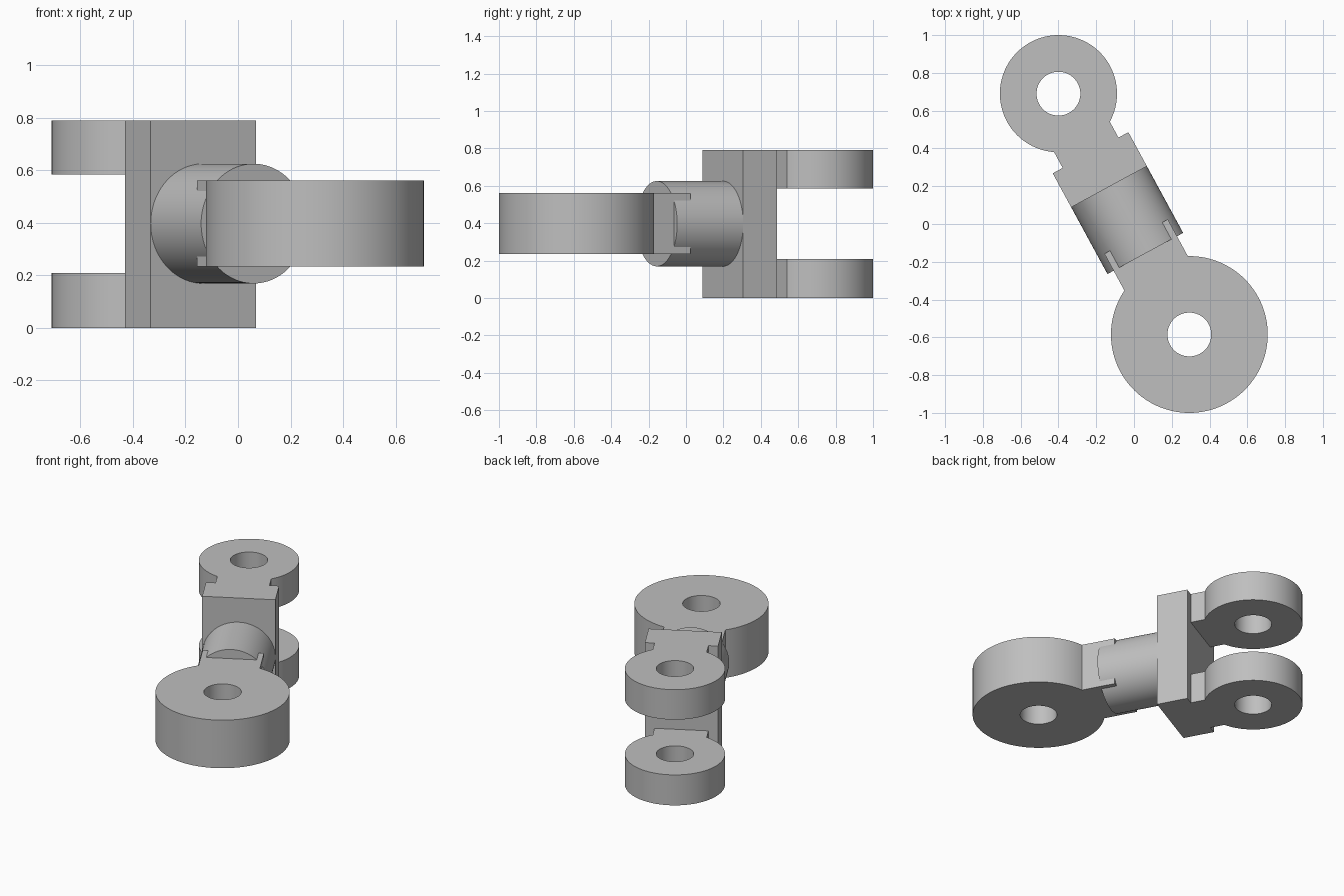
import bpy, bmesh, math
from math import sin, cos, pi
from mathutils import Matrix, Vector

cube = bpy.data.objects.get("Cube")
if cube:
    bpy.data.objects.remove(cube, do_unlink=True)

grey = bpy.data.materials.new("plain grey")
grey.use_nodes = True
COLOUR = (0.52, 0.52, 0.52, 1)
grey.diffuse_color = COLOUR
grey.node_tree.nodes["Principled BSDF"].inputs["Base Color"].default_value = COLOUR

# The linkage runs along local x, from the fork eye to the single eye
FORK_EYE = Vector((-0.40, 0.69, 0))
RING_EYE = Vector((0.293, -0.585, 0))
AXIS = RING_EYE - FORK_EYE
LENGTH = AXIS.length
FRAME = Matrix.Translation(FORK_EYE) @ Matrix.Rotation(math.atan2(AXIS.y, AXIS.x), 4, 'Z')
HALF_WIDTH = 0.228
MID_Z = 0.397
HEIGHT = 0.79


def finish(name, bm, local=Matrix()):
    """Turn a bmesh into a placed, shaded object."""
    bmesh.ops.recalc_face_normals(bm, faces=bm.faces)
    mesh = bpy.data.meshes.new(name)
    bm.to_mesh(mesh)
    bm.free()
    mesh.materials.append(grey)
    obj = bpy.data.objects.new(name, mesh)
    bpy.context.collection.objects.link(obj)
    obj.matrix_world = FRAME @ local
    bpy.ops.object.select_all(action='DESELECT')
    obj.select_set(True)
    bpy.context.view_layer.objects.active = obj
    bpy.ops.object.shade_smooth_by_angle(angle=math.radians(30))
    return obj


def eyelet(name, radius, neck_half, neck_end, z0, z1, local=Matrix(), hole=0.116, steps=96):
    """Round eye with a hole and a straight neck along +x."""
    bm = bmesh.new()
    start = math.asin(neck_half / radius)
    sweep = 2 * (pi - start)
    outline = [(radius * cos(start + sweep * i / steps), radius * sin(start + sweep * i / steps))
               for i in range(steps + 1)]
    outline += [(neck_end, -neck_half), (neck_end, neck_half)]
    bore = [(hole * cos(2 * pi * i / 64), hole * sin(2 * pi * i / 64)) for i in range(64)]
    edges = []
    for loop in (outline, bore):
        verts = [bm.verts.new((x, y, z0)) for x, y in loop]
        edges += [bm.edges.new((v, verts[i - 1])) for i, v in enumerate(verts)]
    bmesh.ops.triangle_fill(bm, use_beauty=True, edges=edges)
    top = bmesh.ops.extrude_face_region(bm, geom=bm.faces[:])["geom"]
    bmesh.ops.translate(bm, vec=(0, 0, z1 - z0),
                        verts=[g for g in top if isinstance(g, bmesh.types.BMVert)])
    return finish(name, bm, local)


# Fork: two matching eyes on a tall cross block
BLOCK_START, BLOCK_END = 0.356, 0.561
eyelet("lower_fork_eye", 0.31, 0.168, BLOCK_START, 0, 0.208)
eyelet("upper_fork_eye", 0.31, 0.168, BLOCK_START, 0.585, HEIGHT)

bm = bmesh.new()
bmesh.ops.create_cube(bm, size=1, matrix=Matrix.LocRotScale(
    Vector(((BLOCK_START + BLOCK_END) / 2, 0, HEIGHT / 2)), None,
    Vector((BLOCK_END - BLOCK_START, 2 * HALF_WIDTH, HEIGHT))))
finish("fork_block", bm)

# Round barrel between the block and the single eye
BARREL_END = 0.963
bm = bmesh.new()
bmesh.ops.create_cone(bm, cap_ends=True, segments=96, radius1=HALF_WIDTH, radius2=HALF_WIDTH,
                      depth=BARREL_END - BLOCK_END,
                      matrix=Matrix.Translation(((BLOCK_END + BARREL_END) / 2, 0, MID_Z))
                      @ Matrix.Rotation(pi / 2, 4, 'Y'))
finish("barrel", bm)

# Single large eye, its neck set into the barrel
NECK_START = 0.861
eyelet("large_eye", 0.415, 0.191, LENGTH - NECK_START, 0.234, 0.562,
       Matrix.Translation((LENGTH, 0, 0)) @ Matrix.Rotation(pi, 4, 'Z'))
